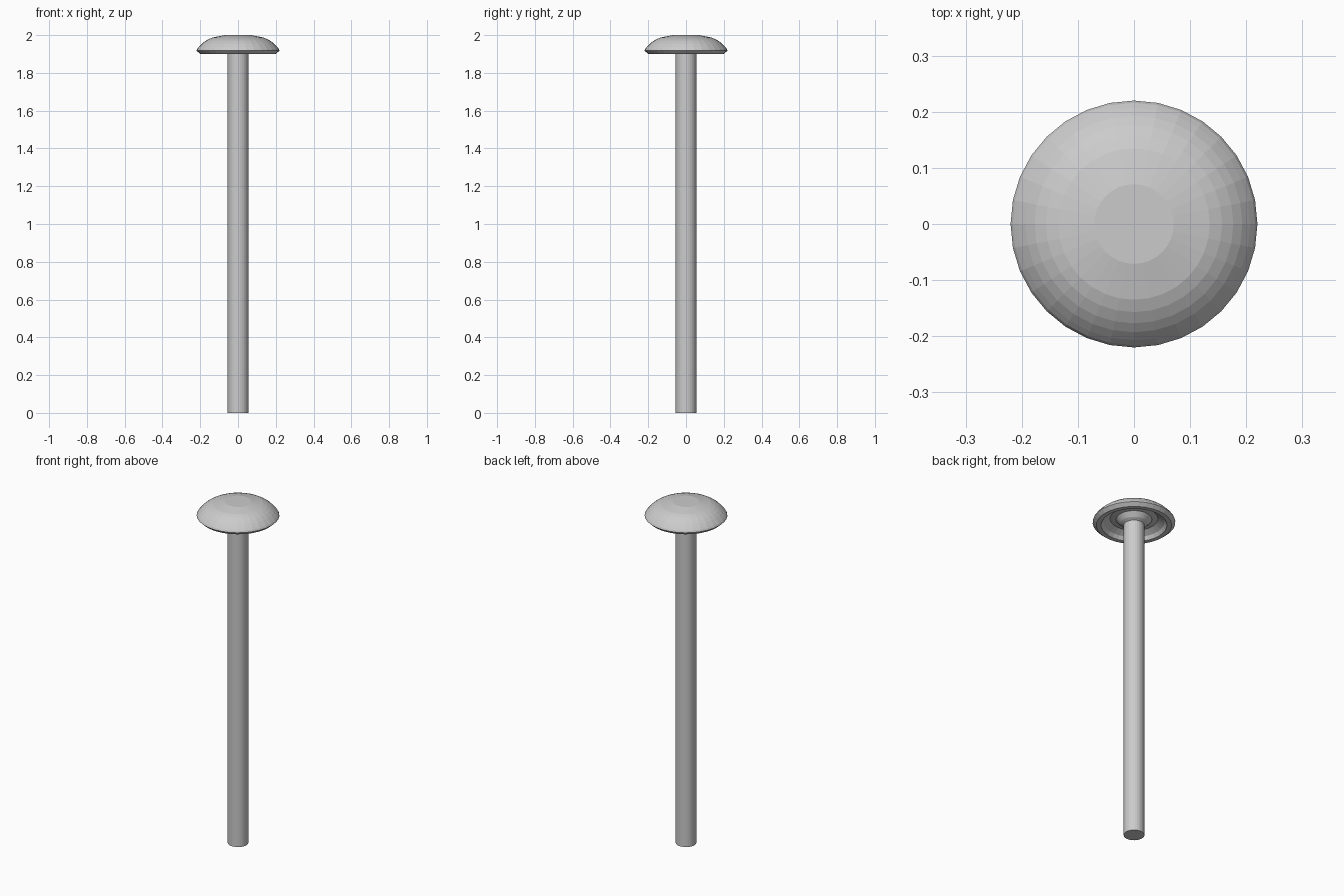
import bpy, bmesh, math

if "Cube" in bpy.data.objects:
    bpy.data.objects.remove(bpy.data.objects["Cube"])


def lathe(name, profile, sides=32):
    """Revolve an (r, z) profile around z; the ends are capped or closed into a loop at r = 0."""
    bm = bmesh.new()
    rings = []
    for r, z in profile:
        rings.append([bm.verts.new((r * math.cos(2 * math.pi * i / sides),
                                    r * math.sin(2 * math.pi * i / sides), z))
                      for i in range(sides)])
    for a, b in zip(rings, rings[1:]):
        for i in range(sides):
            j = (i + 1) % sides
            bm.faces.new((a[i], a[j], b[j], b[i]))
    bm.faces.new(rings[0][::-1])
    bm.faces.new(rings[-1])
    bmesh.ops.recalc_face_normals(bm, faces=bm.faces)
    mesh = bpy.data.meshes.new(name)
    bm.to_mesh(mesh)
    bm.free()
    obj = bpy.data.objects.new(name, mesh)
    bpy.context.collection.objects.link(obj)
    return obj


# Straight round stem, flared collar, hollow underside, bevelled rim and domed flat-topped cap
lathe("stem_and_cap", [
    (0.055, 0.0), (0.055, 1.90),
    (0.072, 1.91), (0.095, 1.935),
    (0.127, 1.94), (0.162, 1.92), (0.175, 1.90),
    (0.20, 1.90), (0.22, 1.918),
    (0.216, 1.927), (0.207, 1.938), (0.193, 1.953), (0.177, 1.966),
    (0.157, 1.978), (0.135, 1.987), (0.071, 2.0),
])
